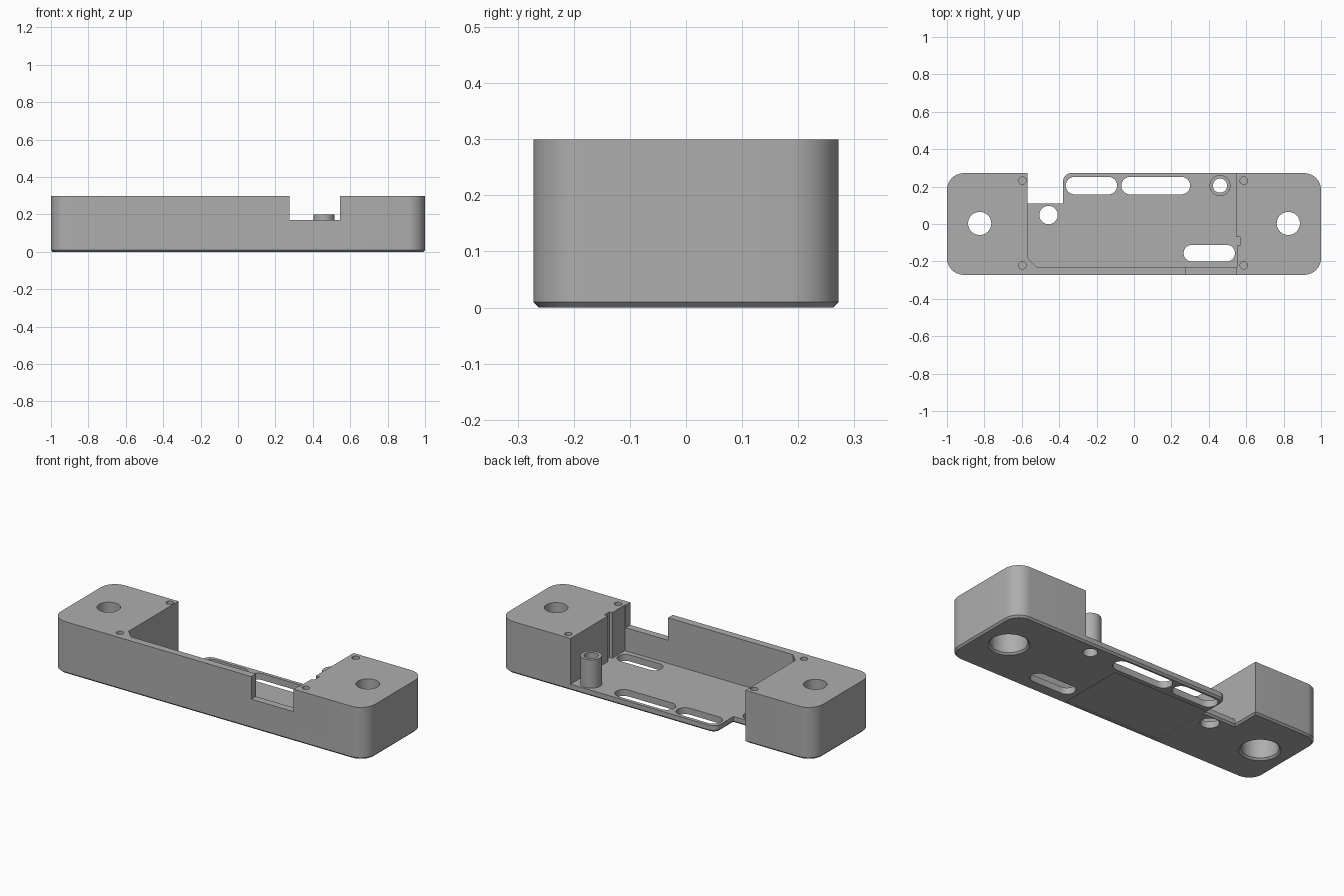
import bpy, bmesh, math

if "Cube" in bpy.data.objects:
    bpy.data.objects.remove(bpy.data.objects["Cube"])

grey = bpy.data.materials.new("mid grey")
grey.diffuse_color = (0.42, 0.42, 0.42, 1)
grey.use_nodes = True
grey.node_tree.nodes["Principled BSDF"].inputs["Base Color"].default_value = grey.diffuse_color


def arc(cx, cy, r, a0, a1, n=12):
    """Points on an arc, angles in degrees."""
    return [(cx + r * math.cos(math.radians(a0 + (a1 - a0) * i / n)),
             cy + r * math.sin(math.radians(a0 + (a1 - a0) * i / n)))
            for i in range(n + 1)]


def circle(cx, cy, r, n=40):
    return arc(cx, cy, r, 0, 360, n)[:-1]


def slot(x0, x1, cy, r):
    return arc(x1 - r, cy, r, -90, 90) + arc(x0 + r, cy, r, 90, 270)


def rect(x0, x1, y0, y1):
    return [(x0, y0), (x1, y0), (x1, y1), (x0, y1)]


def prism(name, pts, z0, z1, chamfer=0):
    """Extrude an outline upwards, optionally chamfering its bottom edge."""
    bm = bmesh.new()
    base = bm.faces.new([bm.verts.new((x, y, z0)) for x, y in pts])
    ext = bmesh.ops.extrude_face_region(bm, geom=[base])
    for v in ext["geom"]:
        if isinstance(v, bmesh.types.BMVert):
            v.co.z = z1
    if chamfer:
        edges = [e for e in bm.edges if all(v.co.z == z0 for v in e.verts)]
        bmesh.ops.bevel(bm, geom=edges, offset=chamfer, segments=1,
                        affect='EDGES', profile=0.5)
    bmesh.ops.recalc_face_normals(bm, faces=bm.faces[:])
    me = bpy.data.meshes.new(name)
    bm.to_mesh(me)
    bm.free()
    me.materials.append(grey)
    ob = bpy.data.objects.new(name, me)
    bpy.context.collection.objects.link(ob)
    return ob


def flare(name, cx, cy, r, h):
    """Cone cutter that chamfers the bottom rim of a hole."""
    bpy.ops.mesh.primitive_cone_add(vertices=40, radius1=r + 2 * h, radius2=r,
                                    depth=2 * h, location=(cx, cy, 0))
    ob = bpy.context.object
    ob.name = name
    ob.data.materials.append(grey)
    return ob


def combine(target, other, op='DIFFERENCE'):
    m = target.modifiers.new(op.lower(), 'BOOLEAN')
    m.operation, m.solver, m.object = op, 'EXACT', other
    bpy.context.view_layer.objects.active = target
    bpy.ops.object.modifier_apply(modifier=m.name)
    bpy.data.objects.remove(other)


# Outer body: rounded rectangle with a notch in the back edge
W, D, R = 1.0, 0.272, 0.09
outline = (arc(-W + R, -D + R, R, 180, 270) + arc(W - R, -D + R, R, 270, 360)
           + arc(W - R, D - R, R, 0, 90)
           + arc(-0.335, D - 0.045, 0.045, 90, 180)
           + [(-0.38, 0.11), (-0.57, 0.11), (-0.57, D)]
           + arc(-W + R, D - R, R, 90, 180))
body = prism("mounting_tray", outline, 0, 0.3, 0.01)

# Open pocket between the end blocks, with cable groove and chamfered corner
FLOOR = 0.037
pocket = [(-0.57, 0.4), (-0.57, -0.18), (-0.52, -0.23), (0.55, -0.23),
          (0.55, -0.115), (0.567, -0.115), (0.567, -0.07), (0.545, -0.07),
          (0.545, 0.4)]
combine(body, prism("pocket", pocket, FLOOR, 0.4))

# Window cut in the front wall
combine(body, prism("front_window", rect(0.275, 0.545, -0.35, -0.225), 0.17, 0.4))

# Standoff post
combine(body, prism("post", circle(0.46, 0.205, 0.056), 0.02, 0.2), 'UNION')
combine(body, prism("post_bore", circle(0.46, 0.205, 0.038), -0.1, 0.4))

# Floor slots and floor hole
for x0, x1, y, r in [(-0.365, -0.09, 0.205, 0.047), (-0.068, 0.3, 0.205, 0.047),
                     (0.265, 0.54, -0.156, 0.045)]:
    combine(body, prism("floor_slot", slot(x0, x1, y, r), -0.1, 0.1))
combine(body, prism("floor_hole", circle(-0.457, 0.048, 0.049), -0.1, 0.1))

# Bolt holes, wider from below, with a chamfered rim
for x in (-0.825, 0.825):
    combine(body, prism("bolt_hole", circle(x, 0.003, 0.062), -0.1, 0.4))
    combine(body, prism("bolt_recess", circle(x, 0.003, 0.096), -0.1, 0.18))
    combine(body, flare("bolt_rim", x, 0.003, 0.096, 0.01))

# Blind screw holes in the block tops
for x in (-0.596, 0.587):
    for y in (-0.221, 0.232):
        combine(body, prism("screw_hole", circle(x, y, 0.02, 24), 0.2, 0.4))

# Shallow label recess underneath
combine(body, prism("label_recess", rect(-0.37, 0.235, -0.25, 0.13), -0.1, 0.005))

# Smooth curved walls, keep edges crisp
bpy.ops.object.select_all(action='DESELECT')
body.select_set(True)
bpy.context.view_layer.objects.active = body
bpy.ops.object.shade_smooth_by_angle(angle=math.radians(30))
